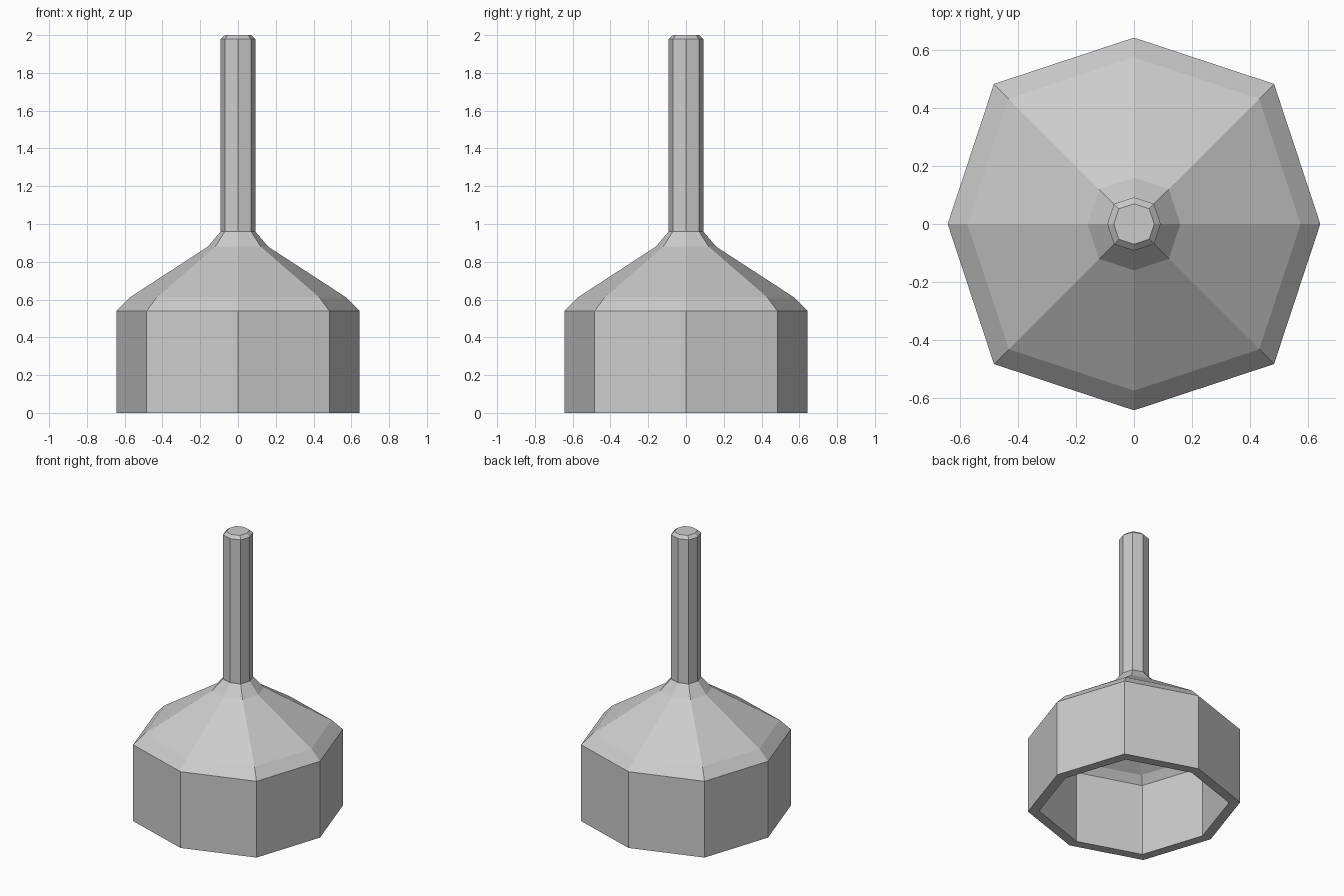
import bpy, bmesh, math

if "Cube" in bpy.data.objects:
    bpy.data.objects.remove(bpy.data.objects["Cube"])

SIDES = 8
DIAGONAL = 1.063  # diagonal corners sit slightly further out than the axis corners


def lathe(name, profile):
    """Sweep (radius, z) points round z as a squarish octagon, capping open ends."""
    bm = bmesh.new()
    rings = []
    for r, z in profile:
        ring = []
        for i in range(SIDES):
            a = i * math.tau / SIDES
            k = r * (DIAGONAL if i % 2 else 1.0)
            ring.append(bm.verts.new((k * math.cos(a), k * math.sin(a), z)))
        rings.append(ring)
    for low, high in zip(rings, rings[1:]):
        for i in range(SIDES):
            j = (i + 1) % SIDES
            bm.faces.new((low[i], low[j], high[j], high[i]))
    bm.faces.new(rings[0])
    bm.faces.new(rings[-1])
    bmesh.ops.recalc_face_normals(bm, faces=bm.faces)
    mesh = bpy.data.meshes.new(name)
    bm.to_mesh(mesh)
    bm.free()
    obj = bpy.data.objects.new(name, mesh)
    bpy.context.collection.objects.link(obj)
    return obj


# Hollow cup: cavity from its roof down, round the rim, then up the outside
lathe("cup", [
    (0.024, 0.865), (0.11, 0.81), (0.53, 0.56), (0.575, 0.51), (0.575, 0.0),
    (0.643, 0.0), (0.643, 0.54), (0.575, 0.61), (0.16, 0.88), (0.092, 0.96),
])

# Handle with a small chamfer at the top
lathe("handle", [(0.092, 0.96), (0.092, 1.98), (0.07, 2.0)])
